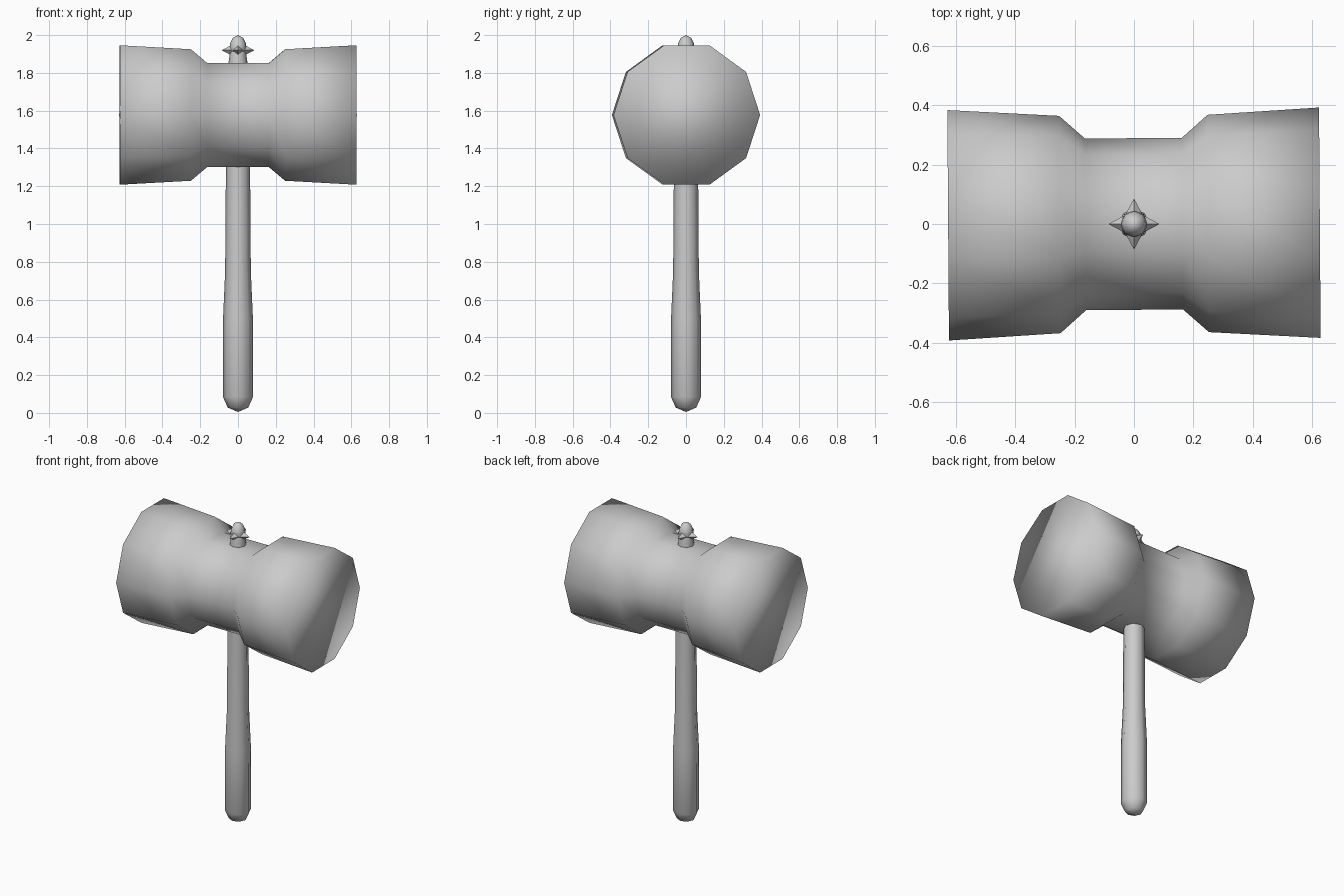
import bpy, bmesh, math
from mathutils import Matrix

if "Cube" in bpy.data.objects:
    bpy.data.objects.remove(bpy.data.objects["Cube"])


def lathe(name, profile, sides, matrix=Matrix(), angle=None):
    """Revolve (radius, height) points round z, close both ends."""
    bm = bmesh.new()
    rings = []
    for r, z in profile:
        if r == 0:
            rings.append([bm.verts.new((0, 0, z))])
        else:
            rings.append([bm.verts.new((r * math.cos(2 * math.pi * i / sides),
                                        r * math.sin(2 * math.pi * i / sides), z))
                          for i in range(sides)])
    for a, b in zip(rings, rings[1:]):
        for i in range(sides):
            j = (i + 1) % sides
            quad = [a[i % len(a)], a[j % len(a)], b[j % len(b)], b[i % len(b)]]
            bm.faces.new(list(dict.fromkeys(quad)))
    for ring in (rings[0], rings[-1]):
        if len(ring) > 2:
            bm.faces.new(ring)
    bmesh.ops.recalc_face_normals(bm, faces=bm.faces)
    bm.transform(matrix)
    mesh = bpy.data.meshes.new(name)
    bm.to_mesh(mesh)
    bm.free()
    mesh.shade_smooth()
    obj = bpy.data.objects.new(name, mesh)
    bpy.context.collection.objects.link(obj)
    if angle is not None:
        bpy.ops.object.select_all(action='DESELECT')
        bpy.context.view_layer.objects.active = obj
        obj.select_set(True)
        bpy.ops.object.shade_smooth_by_angle(angle=math.radians(angle))
    return obj


# Ten-sided mallet head with a narrow waist, very slightly turned on the handle
half = [(0.388, 0.626), (0.366, 0.25), (0.289, 0.163)]
head_profile = [(r, -x) for r, x in half] + [(r, x) for r, x in reversed(half)]
place = (Matrix.Translation((0, 0, 1.577)) @ Matrix.Rotation(math.radians(0.4), 4, 'Z')
         @ Matrix.Rotation(math.radians(90), 4, 'Y')
         @ Matrix.Rotation(math.radians(90), 4, 'Z'))
lathe("head", head_profile, 10, place)

# Handle with rounded butt, running through the head
lathe("handle", [(0, 0.005), (0.054, 0.028), (0.08, 0.085), (0.079, 0.5),
                 (0.068, 0.75), (0.064, 1.3), (0.052, 1.84), (0.044, 1.9),
                 (0.04, 1.93)], 8)

# Domed finial on top of the handle
lathe("finial", [(0.038, 1.9), (0.046, 1.925), (0.042, 1.955), (0.027, 1.985),
                 (0, 2.0)], 8)

# Four spikes round the finial
for k in range(4):
    turn = (Matrix.Translation((0, 0, 1.92)) @ Matrix.Rotation(k * math.pi / 2, 4, 'Z')
            @ Matrix.Rotation(math.pi / 2, 4, 'Y'))
    lathe(f"spike_{k + 1}", [(0.03, 0.03), (0, 0.086)], 4, turn, 30)
